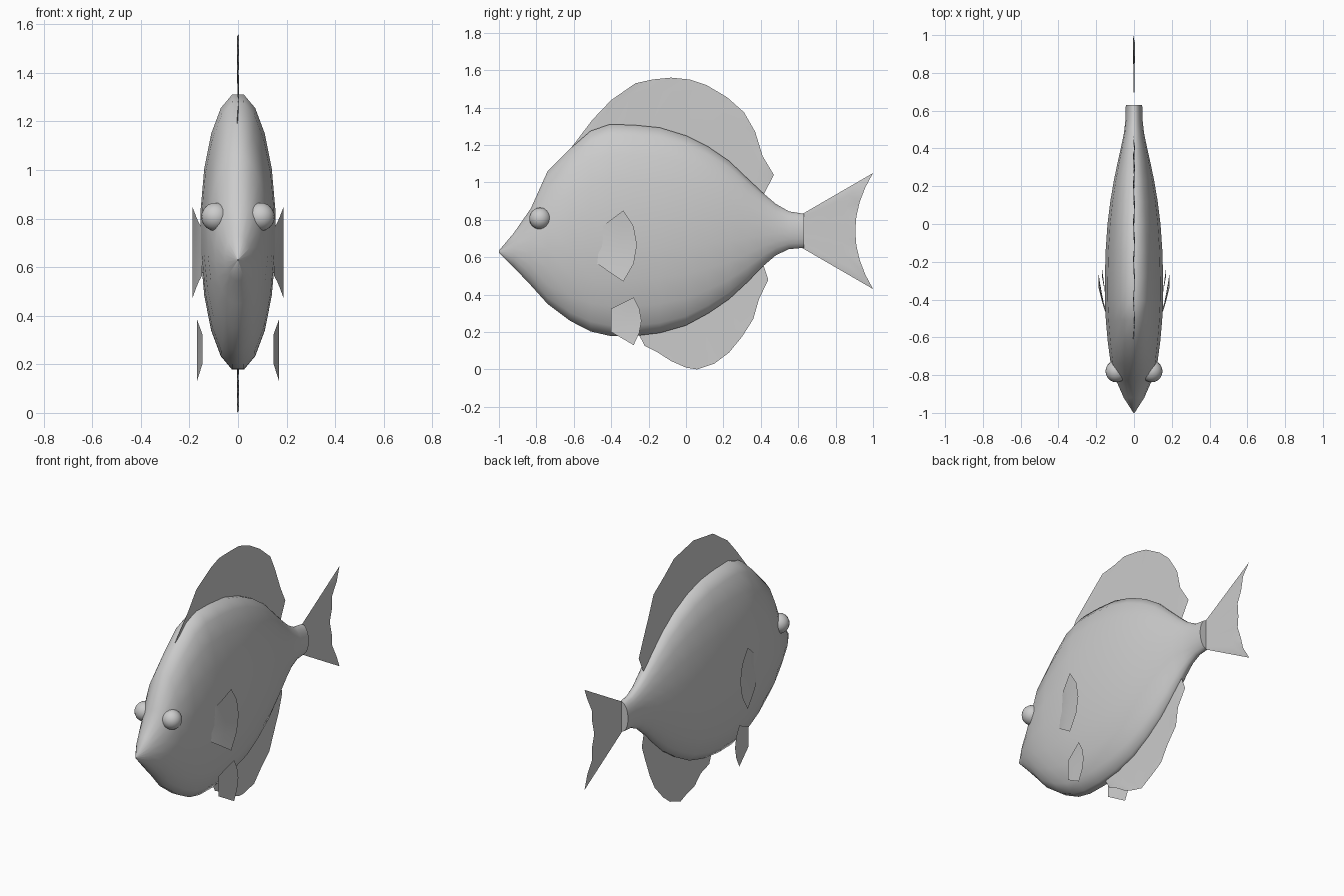
import bpy, math

if "Cube" in bpy.data.objects:
    bpy.data.objects.remove(bpy.data.objects["Cube"])


def make(name, verts, faces, smooth=True):
    me = bpy.data.meshes.new(name)
    me.from_pydata(verts, [], faces)
    me.update()
    ob = bpy.data.objects.new(name, me)
    bpy.context.collection.objects.link(ob)
    for p in me.polygons:
        p.use_smooth = smooth
    return ob


def lerp(a, b, t):
    return a + (b - a) * t


def fin(name, base, outer, x_of, rows=4):
    """Sheet stretched between a root line and an outer edge, both (y, z)."""
    n = len(base)
    verts, faces = [], []
    for r in range(rows + 1):
        t = r / rows
        for i, (a, b) in enumerate(zip(base, outer)):
            verts.append((x_of(t, i), lerp(a[0], b[0], t), lerp(a[1], b[1], t)))
    for r in range(rows):
        for i in range(n - 1):
            k = r * n + i
            faces.append((k, k + 1, k + n + 1, k + n))
    return make(name, verts, faces)


def ripple(t, i):
    return 0.005 * t * (1 if i % 2 else -1)


# Body stations: y, top z, bottom z, half width
stations = [
    (-1.00, 0.635, 0.625, 0.003), (-0.92, 0.73, 0.545, 0.055),
    (-0.83, 0.86, 0.45, 0.095), (-0.74, 1.06, 0.35, 0.125),
    (-0.62, 1.18, 0.26, 0.141), (-0.51, 1.275, 0.203, 0.151),
    (-0.41, 1.31, 0.18, 0.156), (-0.28, 1.307, 0.178, 0.156),
    (-0.14, 1.293, 0.195, 0.152), (0.00, 1.25, 0.235, 0.142),
    (0.12, 1.19, 0.30, 0.127), (0.23, 1.115, 0.375, 0.108),
    (0.33, 1.02, 0.468, 0.087), (0.41, 0.945, 0.55, 0.069),
    (0.48, 0.885, 0.61, 0.054), (0.55, 0.845, 0.643, 0.046),
    (0.63, 0.832, 0.65, 0.044)]
SIDES = 20
verts, faces = [], []
for y, zt, zb, w in stations:
    rz = (zt - zb) / 2 / math.cos(math.pi / SIDES)
    for k in range(SIDES):
        a = 2 * math.pi * (k + 0.5) / SIDES
        verts.append((w * math.sin(a), y, (zt + zb) / 2 + rz * math.cos(a)))
for s in range(len(stations) - 1):
    for k in range(SIDES):
        a, b = s * SIDES + k, s * SIDES + (k + 1) % SIDES
        faces.append((a, a + SIDES, b + SIDES, b))
last = (len(stations) - 1) * SIDES
faces.append(tuple(range(SIDES)))
faces.append(tuple(last + k for k in reversed(range(SIDES))))
body = make("body", verts, faces)
body.data.polygons[-1].use_smooth = False
bpy.context.view_layer.objects.active = body
body.select_set(True)
bpy.ops.object.shade_smooth_by_angle(angle=math.radians(50))


def body_edge(y, col):
    for a, b in zip(stations, stations[1:]):
        if y <= b[0]:
            return lerp(a[col], b[col], (y - a[0]) / (b[0] - a[0]))


def edge_fin(name, outer, y0, y1, col, inset):
    n = len(outer)
    ys = [lerp(y0, y1, i / (n - 1)) for i in range(n)]
    fin(name, [(y, body_edge(y, col) + inset) for y in ys], outer, ripple)


# Dorsal and anal fins
edge_fin("dorsal_fin",
         [(-0.61, 1.19), (-0.5, 1.335), (-0.40, 1.44), (-0.27, 1.53),
          (-0.18, 1.55), (-0.08, 1.56), (0.02, 1.55), (0.11, 1.52),
          (0.22, 1.455), (0.31, 1.375), (0.37, 1.27), (0.41, 1.14), (0.47, 1.04)],
         -0.63, 0.41, 1, -0.02)
edge_fin("anal_fin",
         [(-0.22, 0.125), (-0.15, 0.09), (-0.08, 0.045), (0.0, 0.01), (0.06, 0.0),
          (0.15, 0.03), (0.23, 0.09), (0.30, 0.175), (0.36, 0.27),
          (0.39, 0.375), (0.44, 0.48)],
         -0.26, 0.41, 2, 0.02)

# Tail fin with a concave trailing edge
N = 9
tail_root, tail_tip = [], []
for i in range(N):
    u = 2 * i / (N - 1) - 1
    tail_root.append((0.62, 0.74 - 0.09 * u))
    tail_tip.append((0.905 + 0.095 * abs(u) ** 2, 0.74 - 0.31 * u))
fin("tail_fin", tail_root, tail_tip, ripple)

# Paired fins and eyes
for side, s in (("right", 1), ("left", -1)):
    fin("pectoral_fin_" + side,
        [(-0.455, 0.76), (-0.46, 0.71), (-0.465, 0.66), (-0.47, 0.61), (-0.475, 0.565)],
        [(-0.335, 0.85), (-0.28, 0.765), (-0.262, 0.665), (-0.28, 0.565), (-0.335, 0.47)],
        lambda t, i: s * (0.148 + 0.04 * t ** 0.8))
    fin("pelvic_fin_" + side,
        [(-0.40, 0.325), (-0.40, 0.295), (-0.40, 0.263), (-0.40, 0.23), (-0.40, 0.20)],
        [(-0.28, 0.385), (-0.25, 0.325), (-0.238, 0.26), (-0.25, 0.195), (-0.28, 0.13)],
        lambda t, i: s * (0.147 + 0.022 * t))
    bpy.ops.mesh.primitive_uv_sphere_add(segments=20, ring_count=12, radius=0.058,
                                         location=(s * 0.093, -0.78, 0.807))
    eye = bpy.context.object
    eye.name = "eye_" + side
    bpy.ops.object.shade_smooth()
